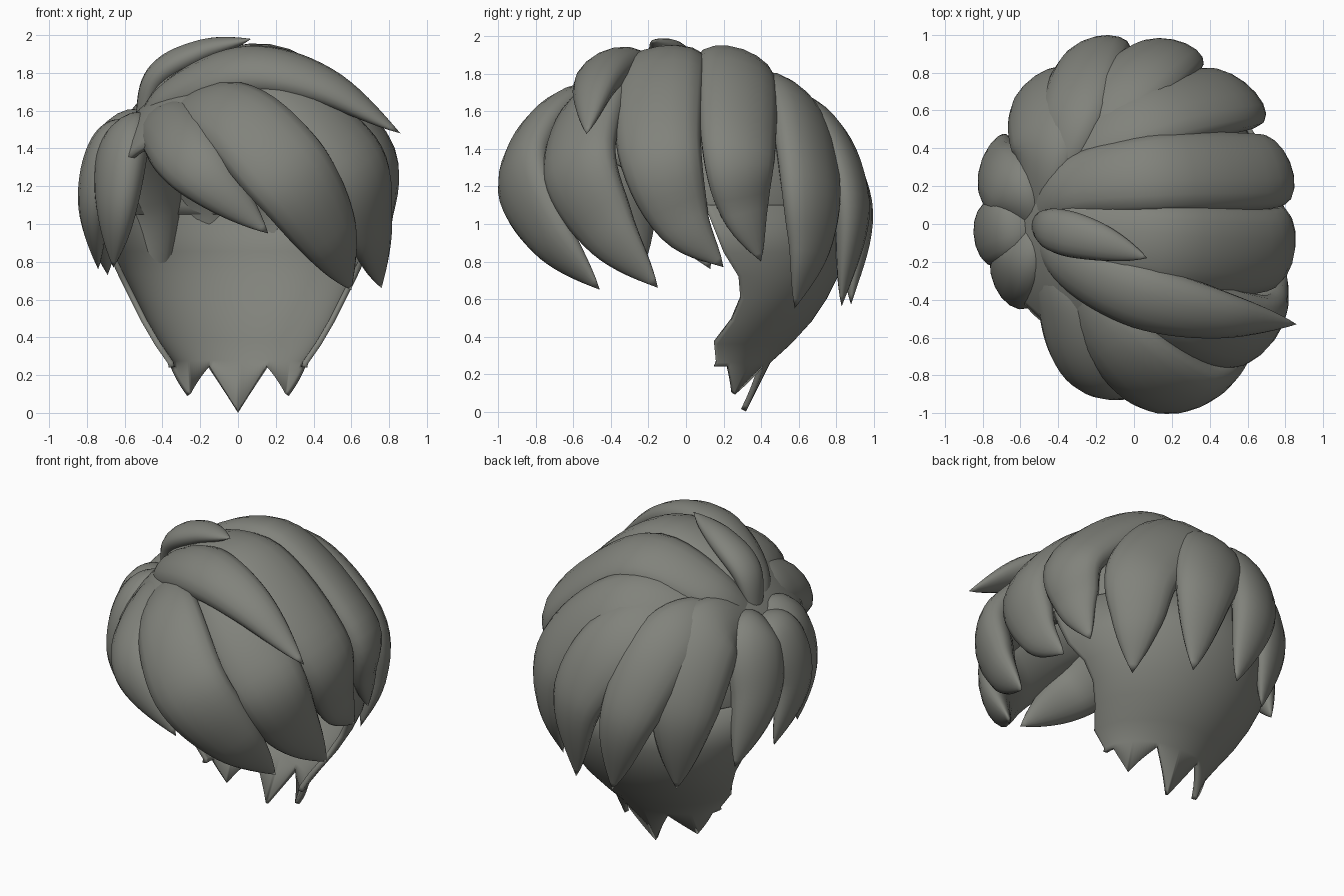
import bpy, bmesh, math
from mathutils import Vector

cube = bpy.data.objects.get("Cube")
if cube:
    bpy.data.objects.remove(cube, do_unlink=True)

hair = bpy.data.materials.new("ash_grey_hair")
hair.use_nodes = True
colour = (0.22, 0.225, 0.2, 1)
hair.diffuse_color = colour
hair.node_tree.nodes["Principled BSDF"].inputs["Base Color"].default_value = colour

CENTRE = Vector((0, 0, 1.1))
WHORL = Vector((-0.52, 0, 1.5))
STEPS, SIDES = 32, 16


def finish(name, bm):
    """Turn a bmesh into a smooth, coloured object."""
    bmesh.ops.recalc_face_normals(bm, faces=bm.faces)
    mesh = bpy.data.meshes.new(name)
    bm.to_mesh(mesh)
    bm.free()
    mesh.materials.append(hair)
    obj = bpy.data.objects.new(name, mesh)
    bpy.context.collection.objects.link(obj)
    bpy.ops.object.select_all(action="DESELECT")
    obj.select_set(True)
    bpy.context.view_layer.objects.active = obj
    bpy.ops.object.shade_smooth_by_angle(angle=math.radians(50))
    return obj


def spline(points, t):
    """Smooth curve through all the points, t from 0 to 1."""
    pts = [2 * points[0] - points[1], *points, 2 * points[-1] - points[-2]]
    spans = len(points) - 1
    i = min(int(t * spans), spans - 1)
    u = t * spans - i
    a, b, c, d = pts[i:i + 4]
    return (2 * b + (c - a) * u + (2 * a - 5 * b + 4 * c - d) * u ** 2
            + (3 * b - a - 3 * c + d) * u ** 3) / 2


def bridge(bm, rows, closed):
    for low, high in zip(rows, rows[1:]):
        n = len(low)
        for j in range(n if closed else n - 1):
            k = (j + 1) % n
            bm.faces.new((low[j], low[k], high[k], high[j]))


def lock(name, *path, width=0.22, depth=0.13):
    """A flattened, tapering strand swept from the whorl to a pointed tip."""
    points = [WHORL] + [Vector(p) for p in path]
    bm = bmesh.new()
    rows = []
    for s in range(STEPS):
        t = s / STEPS
        p = spline(points, t)
        tangent = (spline(points, t + 0.01) - p).normalized()
        out = p - CENTRE
        out = (out - tangent * out.dot(tangent)).normalized()
        side = tangent.cross(out)
        grow = math.sin(min(t / 0.55, 1) * math.pi / 2)
        size = (0.35 + 0.65 * grow) * (1 - t ** 4)
        row = []
        for j in range(SIDES):
            a = math.tau * j / SIDES
            row.append(bm.verts.new(p + side * (math.cos(a) * width * size)
                                    + out * (math.sin(a) * depth * size)))
        rows.append(row)
    bridge(bm, rows, True)
    bm.faces.new(rows[0])
    tip = bm.verts.new(points[-1])
    for j in range(SIDES):
        bm.faces.new((rows[-1][j], rows[-1][(j + 1) % SIDES], tip))
    return finish(name, bm)


# Skull cap, cut away below the temples and over the face
bm = bmesh.new()
bmesh.ops.create_uvsphere(bm, u_segments=48, v_segments=32, radius=1)
for v in bm.verts:
    v.co = Vector((v.co.x * 0.73, v.co.y * 0.86, v.co.z * 0.73)) + CENTRE
for point, normal in (((0, 0, 1.05), (0, 0, -1)), ((0, 0.2, 0.95), (0, -0.65, -1))):
    bmesh.ops.bisect_plane(bm, geom=bm.verts[:] + bm.edges[:] + bm.faces[:],
                           plane_co=point, plane_no=normal, clear_outer=True)
cap = finish("skull_cap", bm)

# Nape: open half shell narrowing down the neck (height, half width, front, back)
bm = bmesh.new()
rows = []
COLUMNS = 72
for z, half, front, back in [(1.1, 0.73, 0.1, 0.87), (0.85, 0.69, 0.2, 0.85), (0.72, 0.63, 0.28, 0.81),
                             (0.6, 0.57, 0.29, 0.75), (0.48, 0.51, 0.24, 0.67), (0.36, 0.44, 0.15, 0.56),
                             (0.26, 0.37, 0.16, 0.45)]:
    row = []
    for j in range(COLUMNS + 1):
        a = math.pi * j / COLUMNS
        row.append(bm.verts.new((half * math.cos(a), front + (back - front) * math.sin(a), z)))
    rows.append(row)
# Three triangular points along the hem
hem = []
for j, v in enumerate(rows[-1]):
    angle = abs(180 * j / COLUMNS - 90)
    point = max(0, 1 - min(angle, abs(angle - 50)) / 25)
    drop = 0.02 + point * (0.24 if angle < 25 else 0.15)
    hem.append(bm.verts.new(v.co - Vector((v.co.x * 0.3, 0.5, 1)) * drop))
rows.append(hem)
bridge(bm, rows, False)
nape = finish("nape", bm)
for shell in (cap, nape):
    thick = shell.modifiers.new("thickness", "SOLIDIFY")
    thick.thickness = 0.03

# Fringe swept across the forehead
lock("fringe_right", (-0.36, -0.42, 1.5), (-0.2, -0.8, 1.29), (0.16, -0.88, 0.95), width=0.21)
lock("fringe_middle", (-0.1, -0.6, 1.6), (0.24, -0.86, 1.3), (0.47, -0.73, 0.96), (0.6, -0.46, 0.65), width=0.27)
lock("fringe_left", (0.12, -0.4, 1.7), (0.58, -0.57, 1.35), (0.7, -0.42, 0.98), (0.76, -0.15, 0.66), width=0.26)
lock("fringe_spike", (-0.32, -0.2, 1.68), (0.05, -0.38, 1.81), (0.45, -0.48, 1.73), (0.86, -0.53, 1.48), width=0.2)

# Long locks over the crown and down the left side
lock("left_front_lock", (-0.3, -0.05, 1.74), (0.2, -0.13, 1.82), (0.7, -0.14, 1.4), (0.74, -0.02, 1.02),
     (0.72, 0.2, 0.77), width=0.26)
lock("left_middle_lock", (-0.32, 0.2, 1.71), (0.15, 0.27, 1.81), (0.68, 0.28, 1.4), (0.71, 0.31, 1.08),
     (0.68, 0.4, 0.8), width=0.24)
lock("left_back_lock", (-0.25, 0.4, 1.62), (0.1, 0.58, 1.6), (0.47, 0.66, 1.24), (0.53, 0.66, 0.88),
     (0.5, 0.58, 0.55), width=0.27)

# Back locks
lock("back_left_lock", (-0.12, 0.6, 1.56), (0.17, 0.87, 1.15), (0.23, 0.83, 0.56), width=0.25)
lock("back_middle_lock", (-0.33, 0.54, 1.56), (-0.2, 0.88, 1.12), (-0.07, 0.88, 0.57), width=0.23)
lock("back_right_lock", (-0.46, 0.42, 1.54), (-0.47, 0.69, 1.12), (-0.42, 0.7, 0.6), width=0.25)

# Short locks on the right side
lock("right_back_lock", (-0.63, 0.18, 1.45), (-0.71, 0.29, 1.12), (-0.69, 0.47, 0.73), width=0.21)
lock("right_middle_lock", (-0.67, -0.02, 1.44), (-0.76, -0.04, 1.13), (-0.74, 0.13, 0.76), width=0.2, depth=0.11)
lock("right_front_lock", (-0.6, -0.18, 1.43), (-0.64, -0.29, 1.13), (-0.66, -0.23, 0.77), width=0.21)

# Small curl on top of the parting
lock("top_curl", (-0.43, -0.03, 1.77), (-0.2, -0.09, 1.91), (0.07, -0.18, 1.98), width=0.13, depth=0.08)
